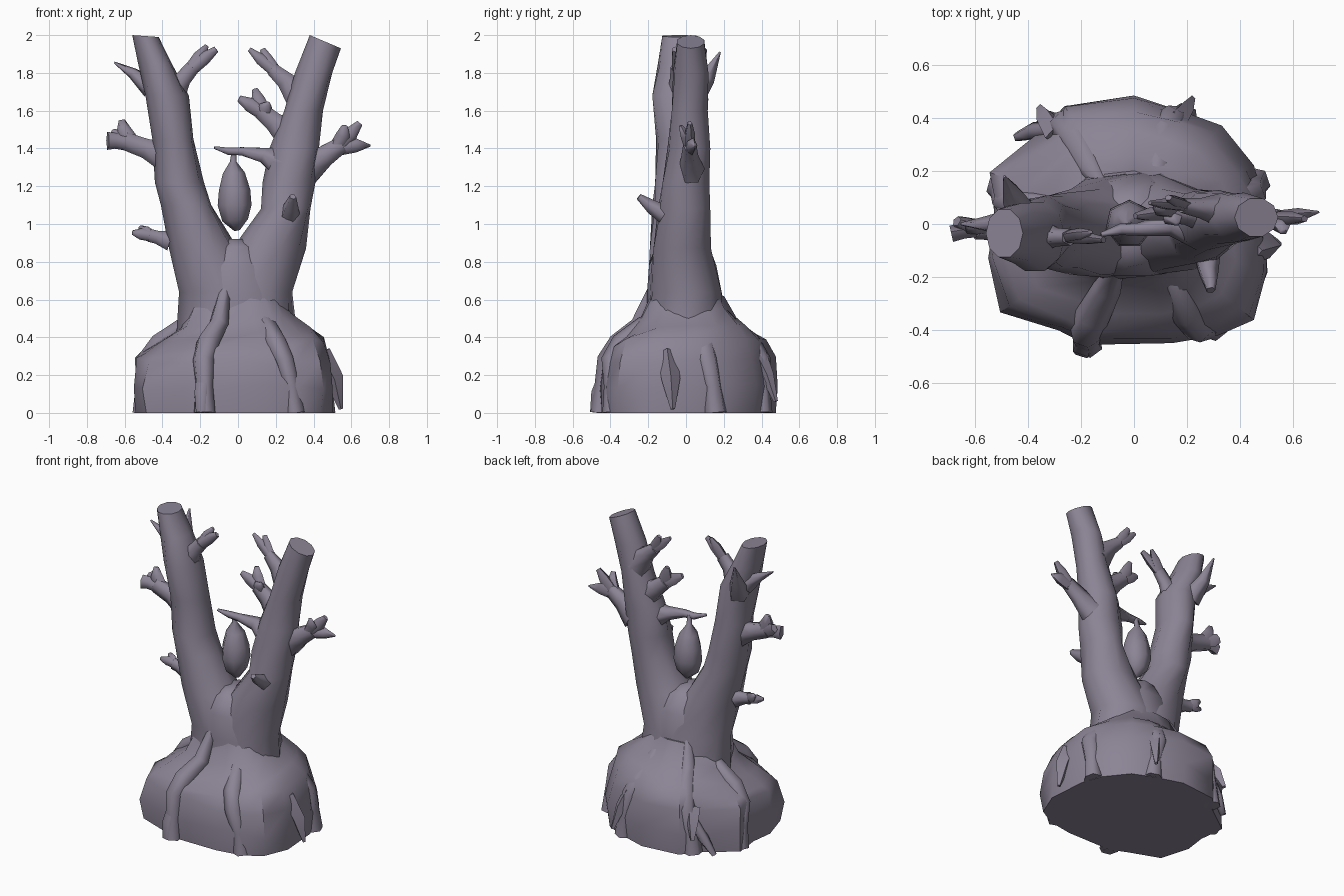
import bpy, bmesh, math, random
from mathutils import Vector

random.seed(4)
bark = bpy.data.materials.new("grey_purple_bark")
bark.diffuse_color = (0.26, 0.23, 0.30, 1)


def loft(name, rings, angle=42):
    """Skin a list of equal-length point rings, capped at both ends."""
    bm = bmesh.new()
    rows = [[bm.verts.new(p) for p in ring] for ring in rings]
    n = len(rows[0])
    for a, b in zip(rows, rows[1:]):
        for i in range(n):
            j = (i + 1) % n
            bm.faces.new((a[i], a[j], b[j], b[i]))
    bm.faces.new(rows[0][::-1])
    bm.faces.new(rows[-1])
    bmesh.ops.recalc_face_normals(bm, faces=bm.faces)
    me = bpy.data.meshes.new(name)
    bm.to_mesh(me)
    bm.free()
    me.materials.append(bark)
    me.shade_smooth()
    me.set_sharp_from_angle(angle=math.radians(angle))
    ob = bpy.data.objects.new(name, me)
    bpy.context.collection.objects.link(ob)
    return ob


def tube(name, path, sides=5, ref=(0, 1, 0), flat=1.0):
    """Tapered tube along (x, y, z, radius) points; flat scales its thickness along ref."""
    pts = [Vector(p[:3]) for p in path]
    rings = []
    for k, p in enumerate(pts):
        t = (pts[min(k + 1, len(pts) - 1)] - pts[max(k - 1, 0)]).normalized()
        u = Vector(ref)
        u = (u - t * u.dot(t)).normalized()
        v = t.cross(u)
        r = path[k][3]
        ring = []
        for i in range(sides):
            a = math.tau * i / sides
            q = p + u * (r * flat * math.cos(a)) + v * (r * math.sin(a))
            q.z = max(q.z, 0.0)
            ring.append(q)
        rings.append(ring)
    return loft(name, rings, 75)


def limb(name, stations, top_tilt):
    """Upright limb from (z, x0, x1, y0, y1) stations, top cut at a slope."""
    rings = []
    for k, (z, x0, x1, y0, y1) in enumerate(stations):
        ring = []
        for i in range(10):
            a = math.tau * (i + (0.25 if k % 2 else 0)) / 10
            c, s = math.cos(a), math.sin(a)
            dz = -top_tilt * (c + 1) / 2 if k == len(stations) - 1 else 0
            ring.append(((x0 + x1) / 2 + c * (x1 - x0) / 2,
                         (y0 + y1) / 2 + s * (y1 - y0) / 2, z + dz))
        rings.append(ring)
    return loft(name, rings, 50)


# Two trunk limbs that merge below the crotch, and the core between them
limb("left_limb", [
    (0.35, -0.33, 0.20, -0.22, 0.22), (0.64, -0.315, 0.17, -0.205, 0.19),
    (0.87, -0.365, 0.00, -0.20, 0.14), (1.10, -0.41, -0.14, -0.18, 0.12),
    (1.22, -0.44, -0.18, -0.17, 0.11), (1.45, -0.455, -0.235, -0.16, 0.11),
    (1.68, -0.49, -0.26, -0.185, 0.09), (1.85, -0.53, -0.35, -0.15, 0.08),
    (2.00, -0.56, -0.42, -0.13, 0.06)], 0.01)
limb("right_limb", [
    (0.35, -0.20, 0.32, -0.22, 0.22), (0.64, -0.17, 0.29, -0.20, 0.19),
    (0.87, -0.03, 0.36, -0.18, 0.14), (1.08, 0.12, 0.385, -0.15, 0.13),
    (1.22, 0.13, 0.41, -0.13, 0.13), (1.40, 0.165, 0.43, -0.10, 0.13),
    (1.60, 0.245, 0.45, -0.08, 0.12), (1.80, 0.30, 0.50, -0.07, 0.12),
    (2.00, 0.38, 0.545, -0.05, 0.10)], 0.07)
limb("trunk_core", [
    (0.35, -0.33, 0.32, -0.23, 0.22), (0.62, -0.30, 0.28, -0.21, 0.195),
    (0.78, -0.24, 0.22, -0.205, 0.17), (0.88, -0.13, 0.11, -0.165, 0.125),
    (0.92, -0.06, 0.03, -0.10, 0.06)], 0)

# Lumpy mound around the foot, its shoulders higher at the back right
outline = [(0.50, 0.08), (0.45, 0.22), (0.33, 0.37), (0.19, 0.43), (0.0, 0.49),
           (-0.27, 0.46), (-0.34, 0.36), (-0.56, 0.20), (-0.54, 0.02), (-0.56, -0.13),
           (-0.50, -0.33), (-0.29, -0.41), (-0.18, -0.46), (0.15, -0.46),
           (0.33, -0.43), (0.45, -0.36), (0.52, -0.19)]
levels = [(0.0, 0.97), (0.14, 1.0), (0.28, 0.965), (0.365, 0.90), (0.42, 0.73),
          (0.50, 0.54), (0.62, 0.41)]
mound = []
for k, (z, s) in enumerate(levels):
    j = 0.04 if 0 < k < 6 else 0
    ring = []
    for x, y in outline:
        lift = (0.07 * x + 0.05 * y) if 2 < k < 6 else 0
        f = s * random.uniform(1 - j, 1 + j * 0.3)
        ring.append((x * f, y * f, z + lift + random.uniform(-j, j) * 0.5))
    mound.append(ring)
loft("mound", mound, 45)


# Root ridges half sunk in the mound: foot position, width, sideways bend, top height
def root(name, x, y, w, bend, top):
    d = Vector((-y, x, 0)).normalized()
    path = []
    for s, z, r, b in ((0.36, top, 0.5, 0), (0.53, 0.47, 1.0, 0.3), (0.78, 0.37, 1.2, 1),
                       (0.92, 0.28, 1.1, 1), (0.96, 0.14, 0.9, 0.3), (0.98, 0.0, 1.1, 0)):
        path.append((x * s + d.x * bend * b, y * s + d.y * bend * b, z, w * r))
    tube(name, path, 6, d, 1.1)


for k, args in enumerate([
        (-0.18, -0.46, 0.05, -0.02, 0.68), (0.31, -0.40, 0.045, -0.05, 0.52),
        (0.47, 0.16, 0.05, -0.04, 0.54), (0.19, 0.41, 0.05, 0.04, 0.58),
        (-0.32, 0.38, 0.05, -0.04, 0.66), (-0.52, 0.14, 0.045, 0.04, 0.52)]):
    root(f"root_{k + 1}", *args)

# Pointed root splinters at the edge of the mound
tube("right_splinter", [(0.44, -0.10, 0.32, 0.05), (0.51, -0.08, 0.18, 0.05),
                        (0.545, -0.07, 0.02, 0.012)], 4)
tube("back_left_splinter", [(-0.29, 0.34, 0.28, 0.05), (-0.33, 0.40, 0.22, 0.04),
                            (-0.355, 0.44, 0.12, 0.015)], 4, (1, 0, 0))
tube("back_right_splinter", [(0.15, 0.38, 0.30, 0.05), (0.19, 0.43, 0.20, 0.035),
                             (0.22, 0.475, 0.06, 0.012)], 4, (1, 0, 0))
tube("front_left_toe", [(-0.17, -0.40, 0.24, 0.05), (-0.19, -0.455, 0.10, 0.05),
                        (-0.19, -0.47, 0.0, 0.04)], 5, (1, 0, 0))
tube("left_root_fork", [(-0.28, 0.36, 0.24, 0.04), (-0.38, 0.35, 0.10, 0.035),
                        (-0.44, 0.33, 0.0, 0.02)], 5)


# Broken branches: a stem, then prongs that start at the stem's end
def branch(name, stem, prongs, flat=0.7):
    tube(name + "_stem", stem, 6, flat=flat)
    x, y, z, r = stem[-1]
    px, py, pz, pr = stem[-2]
    start = (x * 0.6 + px * 0.4, y * 0.6 + py * 0.4, z * 0.6 + pz * 0.4, r * 0.8)
    for k, (a, b, c, tip) in enumerate(prongs):
        mid = ((x + a) / 2, (y + b) / 2, (z + c) / 2, r * 0.8)
        tube(f"{name}_prong_{k + 1}", [start, mid, (a, b, c, tip)], 5, flat=flat)


branch("upper_left_inner", [(-0.37, -0.04, 1.66, 0.10), (-0.29, -0.05, 1.77, 0.05),
                            (-0.24, -0.05, 1.83, 0.045)],
       [(-0.165, -0.03, 1.945, 0.012), (-0.115, -0.06, 1.925, 0.018)])
branch("mid_left", [(-0.38, -0.02, 1.36, 0.10), (-0.49, -0.02, 1.40, 0.06),
                    (-0.60, -0.02, 1.44, 0.055)],
       [(-0.69, -0.04, 1.44, 0.05), (-0.615, 0.0, 1.55, 0.018), (-0.67, 0.01, 1.48, 0.03)])
branch("low_left", [(-0.36, -0.02, 0.91, 0.06), (-0.43, -0.02, 0.93, 0.04),
                    (-0.47, -0.02, 0.94, 0.04)],
       [(-0.56, -0.03, 0.955, 0.012), (-0.52, 0.01, 0.985, 0.012)])
branch("upper_right_inner", [(0.34, 0.05, 1.66, 0.10), (0.25, 0.06, 1.76, 0.055),
                             (0.18, 0.07, 1.82, 0.04)],
       [(0.06, 0.08, 1.925, 0.012), (0.13, 0.10, 1.925, 0.016)])
branch("mid_right_inner", [(0.28, 0.03, 1.47, 0.10), (0.19, 0.04, 1.54, 0.06),
                           (0.12, 0.04, 1.60, 0.05)],
       [(0.005, 0.03, 1.665, 0.018), (0.09, 0.07, 1.715, 0.016), (0.165, 0.0, 1.64, 0.012)])
branch("mid_right_outer", [(0.36, 0.03, 1.29, 0.10), (0.46, 0.02, 1.36, 0.065),
                           (0.55, 0.02, 1.42, 0.05)],
       [(0.70, 0.045, 1.415, 0.006), (0.645, 0.02, 1.535, 0.018), (0.565, -0.03, 1.52, 0.016)])

# Single spikes and the small front stub
tube("upper_left_spike", [(-0.46, 0.0, 1.72, 0.06), (-0.56, 0.0, 1.80, 0.03),
                          (-0.655, 0.0, 1.855, 0.005)])
tube("back_left_spike", [(-0.42, 0.03, 1.66, 0.07), (-0.46, 0.11, 1.77, 0.045),
                         (-0.49, 0.18, 1.91, 0.005)], 5, (1, 0, 0))
tube("front_stub", [(0.27, -0.09, 1.04, 0.06), (0.28, -0.18, 1.09, 0.04),
                    (0.29, -0.25, 1.145, 0.018)], 5, (1, 0, 0))

# Twig with a hanging pod
tube("pod_twig", [(0.24, 0.0, 1.32, 0.10), (0.13, 0.0, 1.365, 0.045),
                  (0.02, -0.02, 1.385, 0.025), (-0.05, -0.02, 1.385, 0.022),
                  (-0.125, -0.04, 1.405, 0.008)], 6)
tube("pod", [(-0.02, -0.01, 1.39, 0.014), (-0.025, 0.0, 1.33, 0.018),
             (-0.022, 0.0, 1.27, 0.06), (-0.018, 0.0, 1.18, 0.085),
             (-0.018, 0.0, 1.10, 0.092), (-0.015, 0.0, 1.02, 0.07),
             (-0.005, 0.0, 0.965, 0.015)], 7)
